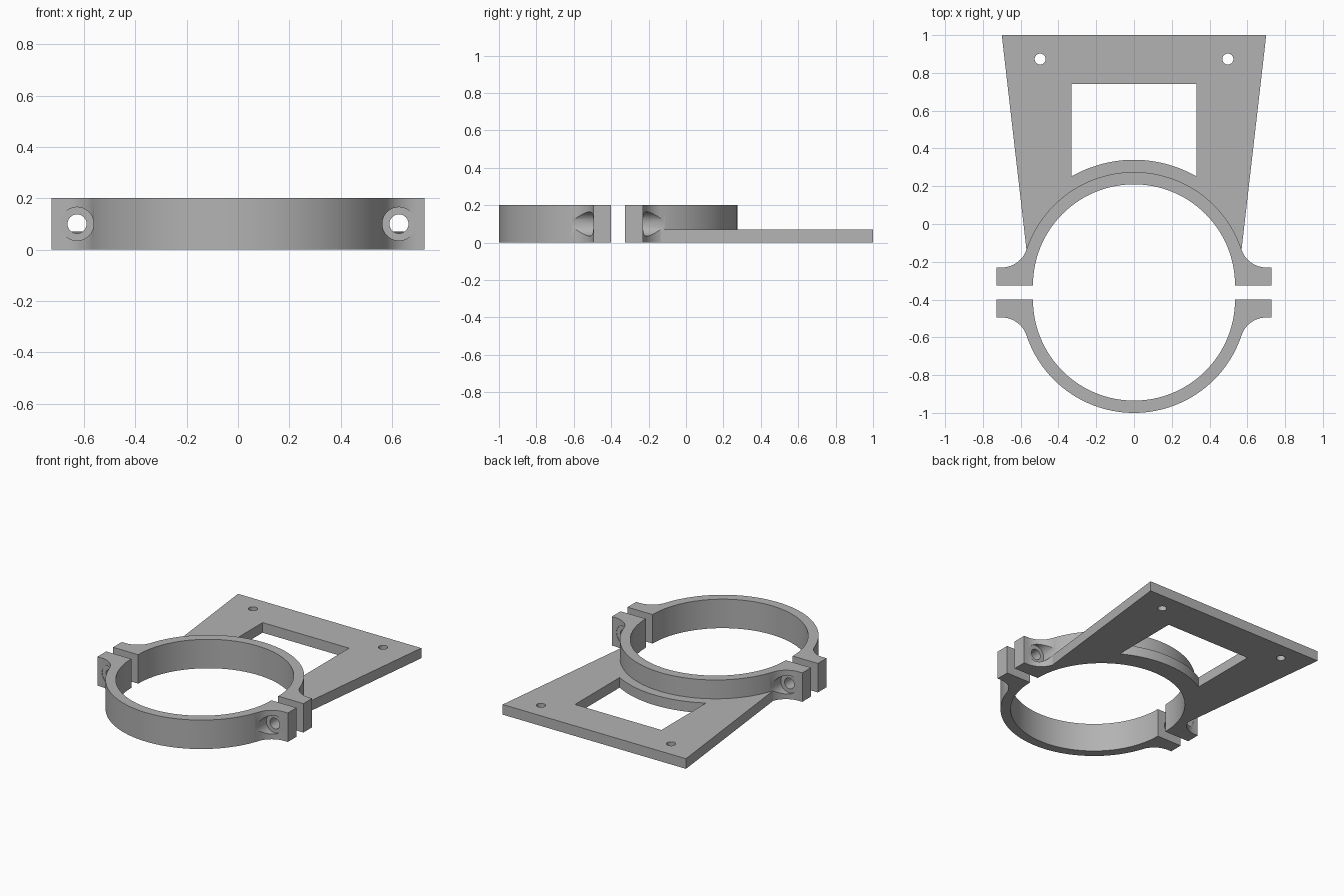
import bpy, bmesh, math

if "Cube" in bpy.data.objects:
    bpy.data.objects.remove(bpy.data.objects["Cube"])

grey = bpy.data.materials.new("grey plastic")
grey.diffuse_color = (0.45, 0.45, 0.45, 1)
grey.use_nodes = True
grey.node_tree.nodes["Principled BSDF"].inputs["Base Color"].default_value = grey.diffuse_color

R_IN, R_OUT, R_WINDOW = 0.535, 0.60, 0.665
BACK_Y, FRONT_Y = -0.325, -0.40      # centres of the two clamp halves
HEIGHT, PLATE_H = 0.20, 0.07
LUG_X, LUG_T, BOLT_X = 0.727, 0.095, 0.627


def arc(cx, cy, r, a0, a1, n):
    return [(cx + r * math.cos(a0 + (a1 - a0) * i / n),
             cy + r * math.sin(a0 + (a1 - a0) * i / n)) for i in range(n + 1)]


def extrude(name, pts, z0, z1):
    bm = bmesh.new()
    face = bm.faces.new([bm.verts.new((x, y, z0)) for x, y in pts])
    top = bmesh.ops.extrude_face_region(bm, geom=[face])["geom"]
    bmesh.ops.translate(bm, vec=(0, 0, z1 - z0),
                        verts=[v for v in top if isinstance(v, bmesh.types.BMVert)])
    bmesh.ops.recalc_face_normals(bm, faces=bm.faces)
    mesh = bpy.data.meshes.new(name)
    bm.to_mesh(mesh)
    bm.free()
    mesh.materials.append(grey)
    ob = bpy.data.objects.new(name, mesh)
    bpy.context.collection.objects.link(ob)
    return ob


def cylinder_y(name, x, y0, y1, z, r):
    bpy.ops.mesh.primitive_cylinder_add(vertices=40, radius=r, depth=abs(y1 - y0),
                                        location=(x, (y0 + y1) / 2, z),
                                        rotation=(math.pi / 2, 0, 0))
    ob = bpy.context.object
    ob.name = name
    ob.data.materials.append(grey)
    return ob


def cut(target, cutters):
    for c in cutters:
        mod = target.modifiers.new("cut", "BOOLEAN")
        mod.operation, mod.solver, mod.object = "DIFFERENCE", "EXACT", c
        bpy.context.view_layer.objects.active = target
        bpy.ops.object.modifier_apply(modifier=mod.name)
        bpy.data.objects.remove(c)


def smooth(ob):
    bpy.ops.object.select_all(action="DESELECT")
    ob.select_set(True)
    bpy.context.view_layer.objects.active = ob
    bpy.ops.object.shade_smooth_by_angle(angle=math.radians(25))


# Fillet tangent to the ring and to the lug face
fr = (0.70 ** 2 + LUG_T ** 2 - R_OUT ** 2) / (2 * (R_OUT - LUG_T))
fcx, fcy = 0.70, LUG_T + fr
tan_a = math.atan2(fcy, fcx)


def clamp_half(name, cy, s):
    # ring half with a filleted lug at each end
    fillet = arc(fcx, fcy, fr, -math.pi / 2, tan_a - math.pi, 14)
    right = [(R_IN, 0), (LUG_X, 0), (LUG_X, LUG_T)] + fillet
    left = [(-x, y) for x, y in reversed(right)]
    outer = arc(0, 0, R_OUT, tan_a, math.pi - tan_a, 56)[1:-1]
    inner = arc(0, 0, R_IN, math.pi, 0, 64)[1:-1]
    pts = [(x, cy + s * y) for x, y in right + outer + left + inner]
    ob = extrude(name, pts, 0, HEIGHT)
    # bolt holes and counterbores
    for x in (-BOLT_X, BOLT_X):
        cut(ob, [cylinder_y("bolt_cutter", x, cy - s * 0.1, cy + s * 0.3, 0.1, 0.037),
                 cylinder_y("bore_cutter", x, cy + s * (LUG_T - 0.002),
                            cy + s * 0.35, 0.1, 0.065)])
    smooth(ob)


clamp_half("back_clamp", BACK_Y, 1)
clamp_half("front_clamp", FRONT_Y, -1)

# Tapered mounting plate that hugs the back ring
plate = extrude("mounting_plate",
                [(0.70, 1.0), (-0.70, 1.0)]
                + arc(0, BACK_Y, R_OUT, math.pi - tan_a, tan_a, 56), 0, PLATE_H)

# Window with a curved lower edge, and two screw holes
a = math.acos(0.33 / R_WINDOW)
window = extrude("window_cutter",
                 [(0.33, 0.74), (-0.33, 0.74)]
                 + arc(0, BACK_Y, R_WINDOW, math.pi - a, a, 24), -0.1, 0.2)
holes = [extrude("screw_cutter", arc(x, 0.873, 0.029, 0, 2 * math.pi, 32)[:-1], -0.1, 0.2)
         for x in (-0.497, 0.497)]
cut(plate, [window] + holes)
smooth(plate)
